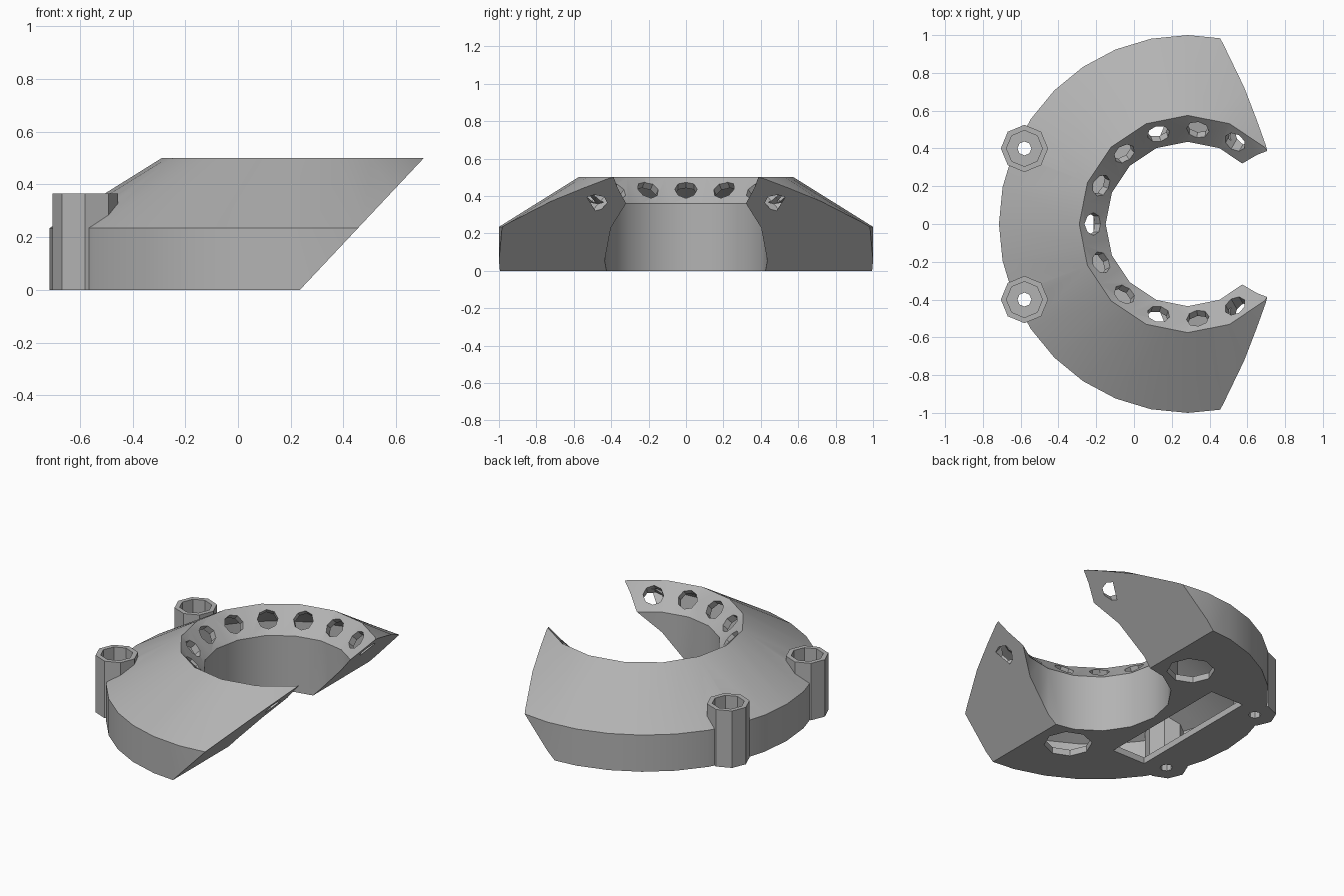
import bpy, bmesh, math
from mathutils import Matrix, Vector

if "Cube" in bpy.data.objects:
    bpy.data.objects.remove(bpy.data.objects["Cube"])

CX = 0.285                      # ring axis
SEG = 32
STEP = 2 * math.pi / SEG

grey = bpy.data.materials.new("mid_grey")
grey.diffuse_color = (0.45, 0.45, 0.45, 1)
grey.use_nodes = True
grey.node_tree.nodes["Principled BSDF"].inputs["Base Color"].default_value = grey.diffuse_color


def finish(name, bm):
    bmesh.ops.recalc_face_normals(bm, faces=bm.faces)
    me = bpy.data.meshes.new(name)
    bm.to_mesh(me)
    bm.free()
    me.materials.append(grey)
    ob = bpy.data.objects.new(name, me)
    bpy.context.collection.objects.link(ob)
    return ob


def ring(name, profile, slant):
    """Lathe a closed profile of (radius, z, coarse), then slice it along the 45 degree slope.
    Coarse loops follow a 16-sided outline, the others a 32-sided one."""
    bm = bmesh.new()
    loops = []
    for r, z, coarse in profile:
        loops.append([])
        for i in range(SEG):
            rr = r * math.cos(STEP) if coarse and i % 2 else r
            loops[-1].append(bm.verts.new((CX + rr * math.cos(i * STEP), rr * math.sin(i * STEP), z)))
    for a, b in zip(loops, loops[1:] + loops[:1]):
        for i in range(SEG):
            j = (i + 1) % SEG
            bm.faces.new((a[i], a[j], b[j], b[i]))
    bmesh.ops.bisect_plane(bm, geom=bm.verts[:] + bm.edges[:] + bm.faces[:], dist=1e-5,
                           plane_co=(slant, 0, 0), plane_no=Vector((1, 0, -0.94)).normalized(),
                           clear_outer=True)
    bmesh.ops.holes_fill(bm, edges=[e for e in bm.edges if e.is_boundary], sides=0)
    return finish(name, bm)


def prism(name, radius, start, end, sides=8):
    """Straight prism between two points."""
    start, end = Vector(start), Vector(end)
    axis = end - start
    rot = axis.to_track_quat('Z', 'Y').to_matrix().to_4x4()
    bm = bmesh.new()
    bmesh.ops.create_cone(bm, cap_ends=True, segments=sides, radius1=radius, radius2=radius,
                          depth=axis.length, matrix=Matrix.Translation((start + end) / 2) @ rot)
    return finish(name, bm)


def boolean(target, tool, op='DIFFERENCE'):
    mod = target.modifiers.new(op, 'BOOLEAN')
    mod.operation, mod.object, mod.solver = op, tool, 'EXACT'
    bpy.context.view_layer.objects.active = target
    bpy.ops.object.modifier_apply(modifier=mod.name)
    bpy.data.objects.remove(tool)


# Open ring body with sloped roof and chamfered bore
body = ring("ring_body", [(0.435, 0, True), (1.0, 0, False), (1.0, 0.235, False),
                          (0.575, 0.5, True), (0.435, 0.36, True)], 0.235)

# Hollow air channel inside the ring
boolean(body, ring("channel", [(0.475, 0.04, True), (0.955, 0.04, False), (0.955, 0.21, False),
                               (0.58, 0.445, True), (0.475, 0.34, True)], 0.17))

# Mounting bosses
for s in (-1, 1):
    boolean(body, prism("boss", 0.125, (-0.58, s * 0.4, 0), (-0.58, s * 0.4, 0.365)), 'UNION')

# Boss counterbores, screw holes and round openings in the floor
for s in (-1, 1):
    boolean(body, prism("counterbore", 0.095, (-0.58, s * 0.4, 0.12), (-0.58, s * 0.4, 0.6)))
    boolean(body, prism("screw_hole", 0.037, (-0.58, s * 0.4, -0.1), (-0.58, s * 0.4, 0.2)))
    boolean(body, prism("floor_hole", 0.14, (0.035, s * 0.555, -0.1), (0.035, s * 0.555, 0.1)))

# Rectangular inlet in the floor
bm = bmesh.new()
bmesh.ops.create_cube(bm, size=1, matrix=Matrix.Translation((-0.333, 0, 0)) @ Matrix.Diagonal((0.235, 0.89, 0.2, 1)))
boolean(body, finish("inlet", bm))

# Nozzle holes around the chamfer
for k in range(-5, 6):
    a = math.pi + math.radians(24 * k)
    ends = [(CX + (0.505 + t) * math.cos(a), (0.505 + t) * math.sin(a), 0.43 - t) for t in (-0.06, 0.075)]
    boolean(body, prism("nozzle_hole", 0.06, *ends))

# Soft shading with crisp edges
bpy.ops.object.select_all(action='DESELECT')
body.select_set(True)
bpy.context.view_layer.objects.active = body
bpy.ops.object.shade_smooth_by_angle(angle=math.radians(30))
